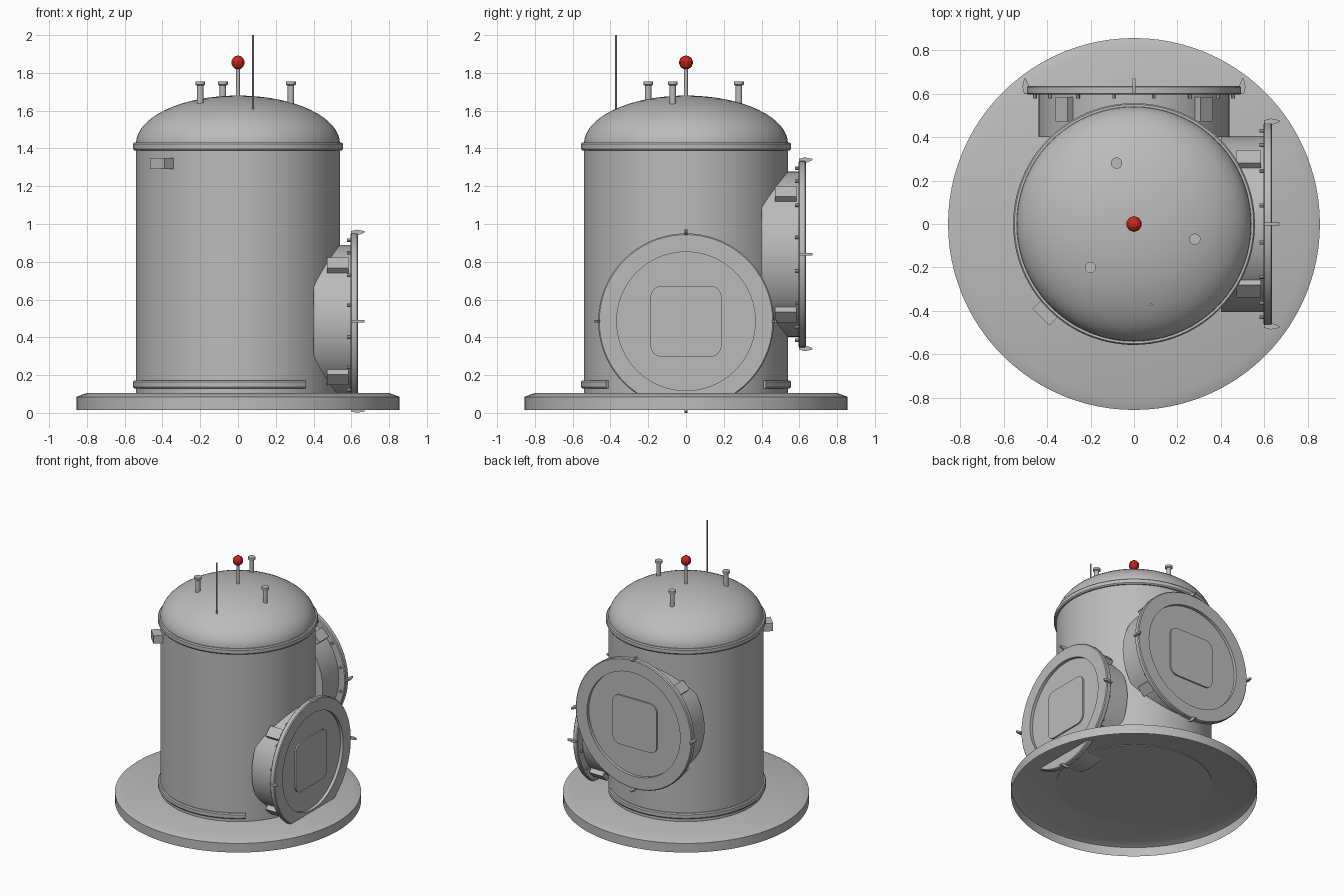
import bpy, bmesh, math
from math import pi, sin, cos, radians
from mathutils import Matrix, Vector

cube = bpy.data.objects.get("Cube")
if cube:
    bpy.data.objects.remove(cube, do_unlink=True)


def material(name, color):
    m = bpy.data.materials.new(name)
    m.use_nodes = True
    m.diffuse_color = color
    bsdf = next(n for n in m.node_tree.nodes if n.type == 'BSDF_PRINCIPLED')
    bsdf.inputs["Base Color"].default_value = color
    return m


GREY = material("hull grey", (0.5, 0.5, 0.5, 1))
RED = material("beacon red", (0.6, 0.02, 0.01, 1))


def finish(name, bm, matrix=Matrix(), mat=GREY, smooth=True):
    """Turn a bmesh into a shaded, coloured object."""
    bmesh.ops.recalc_face_normals(bm, faces=bm.faces[:])
    bm.transform(matrix)
    me = bpy.data.meshes.new(name)
    bm.to_mesh(me)
    bm.free()
    if smooth:
        me.shade_smooth()
        me.set_sharp_from_angle(angle=radians(35))
    me.materials.append(mat)
    ob = bpy.data.objects.new(name, me)
    bpy.context.collection.objects.link(ob)
    return ob


def lathe(name, profile, segs=64, matrix=Matrix(), closed=False, start=0, sweep=2 * pi):
    """Spin an (r, z) profile round the local z axis."""
    bm = bmesh.new()
    vs = [bm.verts.new((r * cos(start), r * sin(start), z)) for r, z in profile]
    edges = [bm.edges.new(p) for p in zip(vs, vs[1:])]
    if closed:
        edges.append(bm.edges.new((vs[-1], vs[0])))
    bmesh.ops.spin(bm, geom=vs + edges, cent=(0, 0, 0), axis=(0, 0, 1),
                   angle=sweep, steps=segs)
    bmesh.ops.remove_doubles(bm, verts=bm.verts[:], dist=1e-5)
    if sweep < 2 * pi - 0.01:
        bmesh.ops.holes_fill(bm, edges=bm.edges[:], sides=len(profile))
    return finish(name, bm, matrix)


def rod(name, x, y, r, z0, z1, segs=12, matrix=Matrix()):
    return lathe(name, [(0, z0), (r, z0), (r, z1), (0, z1)], segs,
                 matrix @ Matrix.Translation((x, y, 0)))


def prism(name, outline, depth, matrix=Matrix()):
    """Extrude a flat outline along +z."""
    bm = bmesh.new()
    f = bm.faces.new([bm.verts.new((a, b, 0)) for a, b in outline])
    new = bmesh.ops.extrude_face_region(bm, geom=[f])["geom"]
    bmesh.ops.translate(bm, vec=(0, 0, depth),
                        verts=[v for v in new if isinstance(v, bmesh.types.BMVert)])
    return finish(name, bm, matrix)


def box(name, size, matrix):
    bm = bmesh.new()
    bmesh.ops.create_cube(bm, size=1)
    bmesh.ops.scale(bm, vec=size, verts=bm.verts[:])
    return finish(name, bm, matrix, smooth=False)


# Hollow chamfered base plate
lathe("base_plate", [(0.855, 0.015), (0.855, 0.085), (0.8, 0.105), (0, 0.105)], 96)

# Tank body with domed head
lathe("tank_body", [(0, 0.1), (0.54, 0.1), (0.54, 1.41)], 96)
dome = [(0.54 * cos(a), 1.425 + 0.255 * sin(a)) for a in
        [pi / 2 * i / 16 for i in range(16)]] + [(0, 1.68)]
lathe("dome_head", dome, 96)


# Reinforcing bands: full at the top, interrupted by the low port at the bottom
def band(z0, z1):
    return [(0.53, z0), (0.55, z0), (0.556, z0 + 0.008),
            (0.556, z1 - 0.008), (0.55, z1), (0.53, z1)]


lathe("upper_band", band(1.39, 1.432), 96, closed=True)
lathe("lower_band", band(0.13, 0.172), 72, closed=True,
      start=radians(49.5), sweep=radians(261))

# Vent pipes on the dome
for i, (x, y) in enumerate([(-0.08, 0.28), (0.28, -0.07), (-0.2, -0.2)], 1):
    lathe(f"vent_pipe_{i}", [(0, 1.62), (0.017, 1.62), (0.017, 1.733), (0.026, 1.738),
                             (0.026, 1.755), (0, 1.755)], 16, Matrix.Translation((x, y, 0)))

# Beacon and whip antenna
rod("beacon_post", 0, 0, 0.01, 1.66, 1.84)
bm = bmesh.new()
bmesh.ops.create_uvsphere(bm, u_segments=10, v_segments=7, radius=0.037)
finish("beacon_lamp", bm, Matrix.Translation((0, 0, 1.855)), RED, smooth=False)
rod("antenna", 0.08, -0.37, 0.005, 1.61, 2.0, 8)

# Junction box on the front right of the shell
box("junction_box", (0.12, 0.108, 0.06),
    Matrix.Rotation(radians(-135), 4, 'Z') @ Matrix.Translation((0.545, 0, 1.32)))


def port(side, turn, height, tunnel_r, flange_r):
    """Docking port whose local z axis points out of the tank."""
    m = (Matrix.Translation((0, 0, height)) @ Matrix.Rotation(turn, 4, 'Z')
         @ Matrix.Rotation(pi / 2, 4, 'Y'))
    lathe(f"{side}_port_tunnel",
          [(0, 0.4), (tunnel_r, 0.4), (tunnel_r, 0.6), (0, 0.6)], 72, m)
    # Flange with a recessed centre
    R, inner = flange_r, flange_r - 0.098
    lathe(f"{side}_port_flange",
          [(0, 0.595), (R - 0.006, 0.595), (R, 0.601), (R, 0.629), (R - 0.006, 0.635),
           (inner, 0.635), (inner, 0.612), (0, 0.612)], 72, m)
    # Rounded square hatch panel
    half, rad = 0.188, 0.06
    outline = []
    for q in range(4):
        c = Vector((half - rad, half - rad)) @ Matrix.Rotation(-q * pi / 2, 2)
        for k in range(7):
            a = q * pi / 2 + k * pi / 12
            outline.append((c.x + rad * cos(a), c.y + rad * sin(a)))
    prism(f"{side}_port_hatch", outline, 0.012, m @ Matrix.Translation((0, 0, 0.611)))
    # Latch blocks on the diagonals, clips on the axes
    clip = [(R - 0.015, 0.597), (R + 0.012, 0.597), (R + 0.02, 0.63),
            (R + 0.012, 0.67), (R + 0.004, 0.668), (R - 0.008, 0.638)]
    for i in range(4):
        diag = m @ Matrix.Rotation(pi / 4 + i * pi / 2, 4, 'Z')
        box(f"{side}_port_latch_{i + 1}", (0.08, 0.08, 0.114),
            diag @ Matrix.Translation((tunnel_r - 0.007, 0, 0.528)))
        axis = m @ Matrix.Rotation(i * pi / 2, 4, 'Z')
        prism(f"{side}_port_clip_{i + 1}", clip, 0.014,
              axis @ Matrix.Translation((0, 0.007, 0)) @ Matrix.Rotation(pi / 2, 4, 'X'))
    # Bolts behind the flange
    for i in range(16):
        a = (i + 0.5) * pi / 8
        rod(f"{side}_port_bolt_{i + 1}", (R - 0.028) * cos(a), (R - 0.028) * sin(a),
            0.009, 0.578, 0.6, 8, m)


port("left", 0, 0.485, 0.405, 0.465)
port("back", pi / 2, 0.84, 0.438, 0.493)
